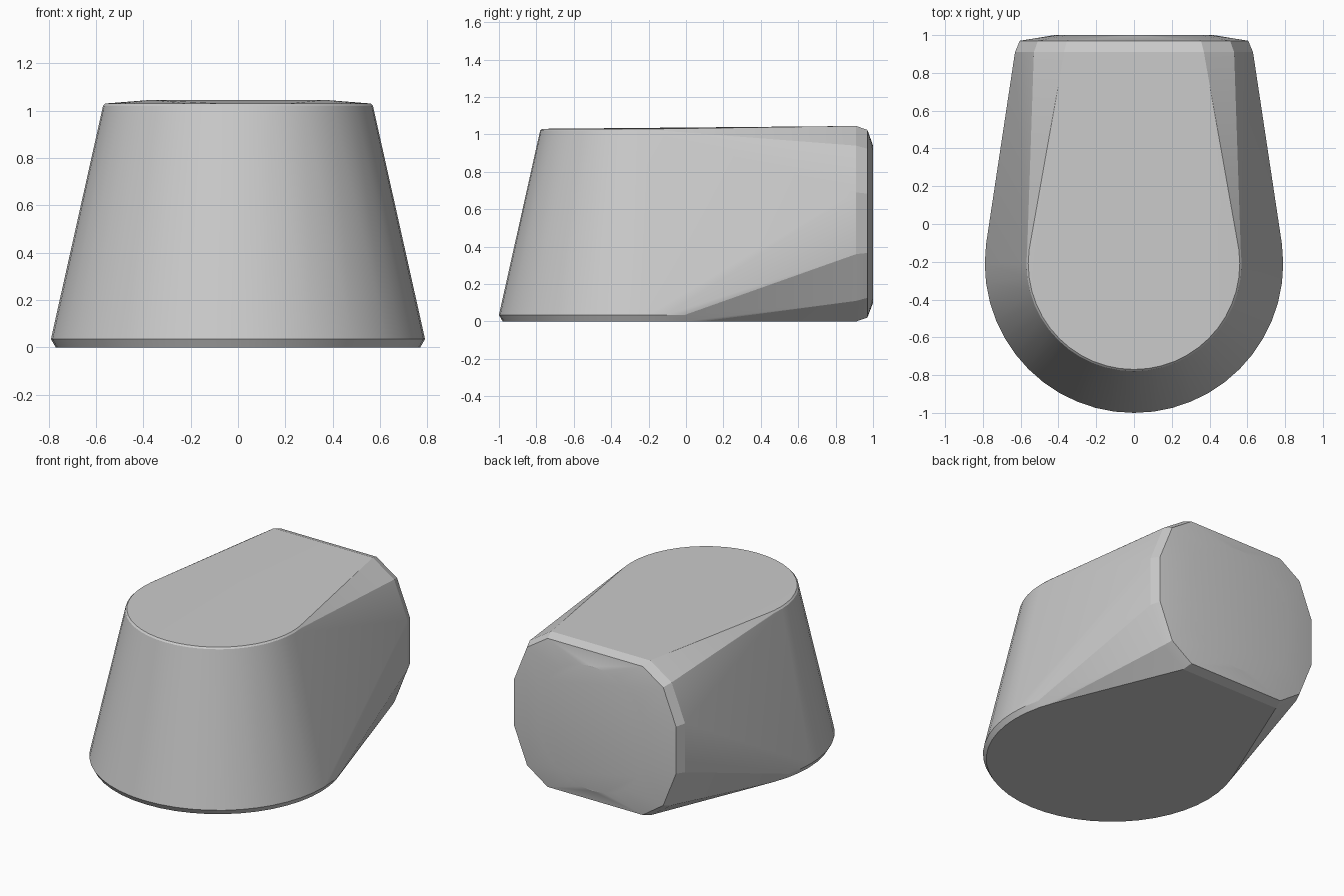
import bpy, bmesh, math

if "Cube" in bpy.data.objects:
    bpy.data.objects.remove(bpy.data.objects["Cube"])

SEGMENTS = 48
CENTRE_Y = -0.21      # axis of the tapered round front
BACK_Z = 0.52         # axis of the round back face

bm = bmesh.new()


def flat_ring(radius, z):
    """Horizontal circle around the front axis."""
    for i in range(SEGMENTS):
        a = 2 * math.pi * i / SEGMENTS
        bm.verts.new((radius * math.cos(a), CENTRE_Y + radius * math.sin(a), z))


def back_outline(scale, y):
    """Twelve-sided upright outline, mirrored left to right."""
    half = [(0.37, 1.045), (0.53, 0.94), (0.63, 0.69),
            (0.63, 0.36), (0.53, 0.11), (0.37, 0.0)]
    for x, z in half:
        for side in (-1, 1):
            bm.verts.new((side * x * scale, y, BACK_Z + (z - BACK_Z) * scale))


# Tapered front: chamfered base and top rims
flat_ring(0.77, 0.0)
flat_ring(0.79, 0.035)
flat_ring(0.57, 1.02)
flat_ring(0.56, 1.03)

# Back end: outline, chamfer and round flat face
back_outline(1.0, 0.91)
back_outline(0.96, 0.97)
for i in range(32):
    a = 2 * math.pi * i / 32
    bm.verts.new((0.42 * math.cos(a), 1.0, BACK_Z + 0.42 * math.sin(a)))

# Stretch one closed skin over all the rings
hull = bmesh.ops.convex_hull(bm, input=bm.verts)
loose = {v for v in hull["geom_interior"] if isinstance(v, bmesh.types.BMVert)}
bmesh.ops.delete(bm, geom=list(loose), context='VERTS')
bmesh.ops.dissolve_limit(bm, angle_limit=math.radians(0.3),
                         verts=bm.verts, edges=bm.edges)
bmesh.ops.recalc_face_normals(bm, faces=bm.faces)

mesh = bpy.data.meshes.new("tapered_body")
bm.to_mesh(mesh)
bm.free()
body = bpy.data.objects.new("tapered_body", mesh)
bpy.context.collection.objects.link(body)

bpy.context.view_layer.objects.active = body
body.select_set(True)
bpy.ops.object.shade_smooth_by_angle(angle=math.radians(12))
